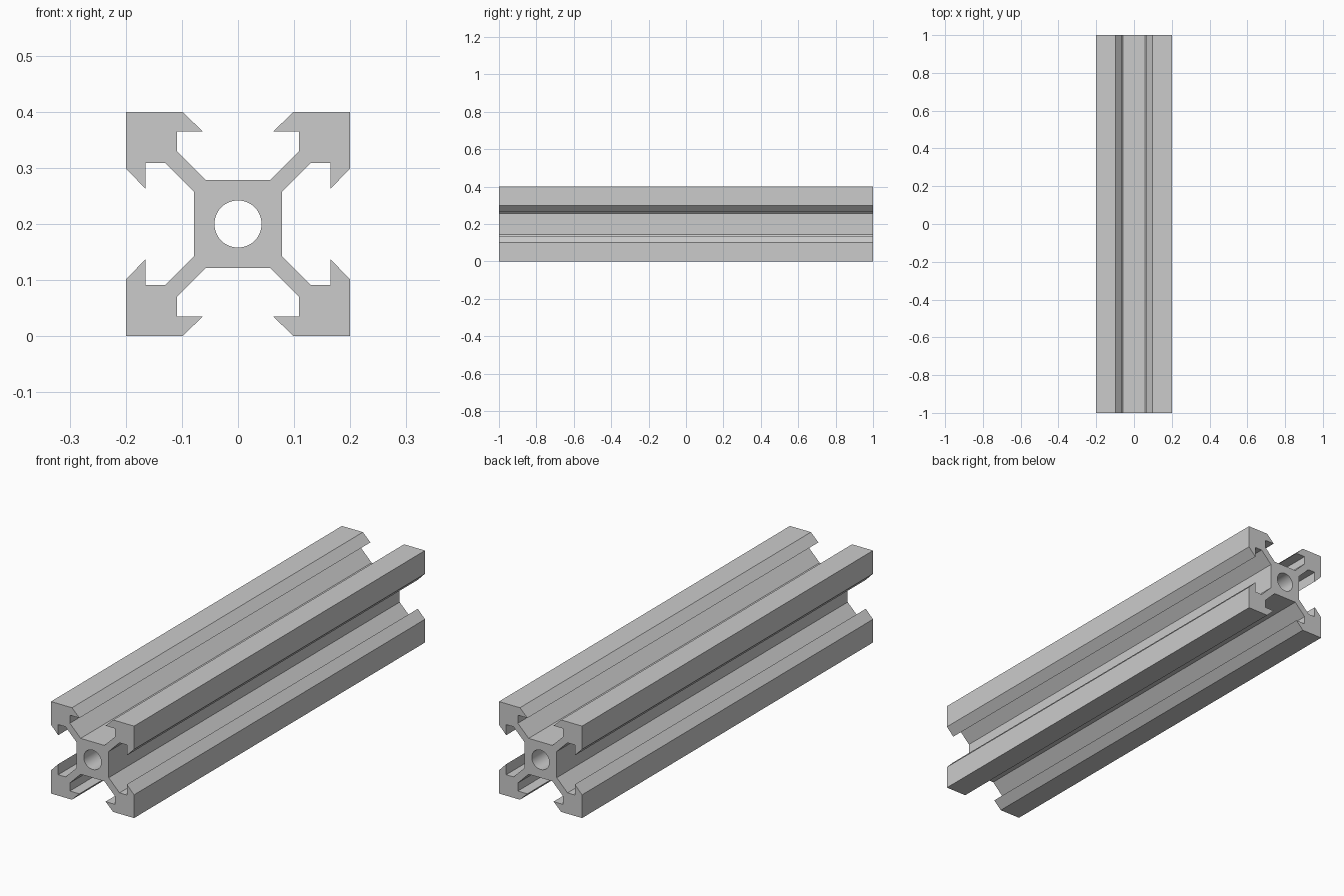
import bpy
import bmesh
from math import cos, sin, tau, radians

if "Cube" in bpy.data.objects:
    bpy.data.objects.remove(bpy.data.objects["Cube"], do_unlink=True)

LENGTH, CENTRE_Z = 2.0, 0.2
BORE_RADIUS, BORE_SIDES = 0.042, 48

# Brushed metal colour
metal = bpy.data.materials.new("aluminium grey")
metal.use_nodes = True
colour = (0.6, 0.6, 0.6, 1)
metal.diffuse_color = colour
metal.node_tree.nodes["Principled BSDF"].inputs["Base Color"].default_value = colour

# Half of one corner arm: core, web, slot, lip and outer corner
half_arm = [(0.078, 0.057), (0.130, 0.109), (0.165, 0.109),
            (0.165, 0.063), (0.200, 0.099), (0.200, 0.200)]
arm = half_arm + [(z, x) for x, z in reversed(half_arm[:-1])]

# Four arms turned about the centre make the outline
outline = []
for turn in range(4):
    outline += arm
    arm = [(-z, x) for x, z in arm]

# Central bore
bore = [(BORE_RADIUS * cos(tau * i / BORE_SIDES),
         BORE_RADIUS * sin(tau * i / BORE_SIDES)) for i in range(BORE_SIDES)]


def add_loop(bm, points):
    verts = [bm.verts.new((x, -LENGTH / 2, z + CENTRE_Z)) for x, z in points]
    return [bm.edges.new((v, verts[i - 1])) for i, v in enumerate(verts)]


# Fill the section around the bore and extrude it along the rail
bm = bmesh.new()
edges = add_loop(bm, outline) + add_loop(bm, bore)
bmesh.ops.triangle_fill(bm, edges=edges, use_beauty=True, normal=(0, -1, 0))
result = bmesh.ops.extrude_face_region(bm, geom=bm.faces[:], use_keep_orig=True)
moved = [g for g in result["geom"] if isinstance(g, bmesh.types.BMVert)]
bmesh.ops.translate(bm, verts=moved, vec=(0, LENGTH, 0))
bmesh.ops.recalc_face_normals(bm, faces=bm.faces[:])

mesh = bpy.data.meshes.new("slotted_rail")
bm.to_mesh(mesh)
bm.free()
mesh.materials.append(metal)
rail = bpy.data.objects.new("slotted_rail", mesh)
bpy.context.collection.objects.link(rail)

# Smooth bore with crisp profile edges
bpy.ops.object.select_all(action="DESELECT")
rail.select_set(True)
bpy.context.view_layer.objects.active = rail
bpy.ops.object.shade_smooth_by_angle(angle=radians(30))
